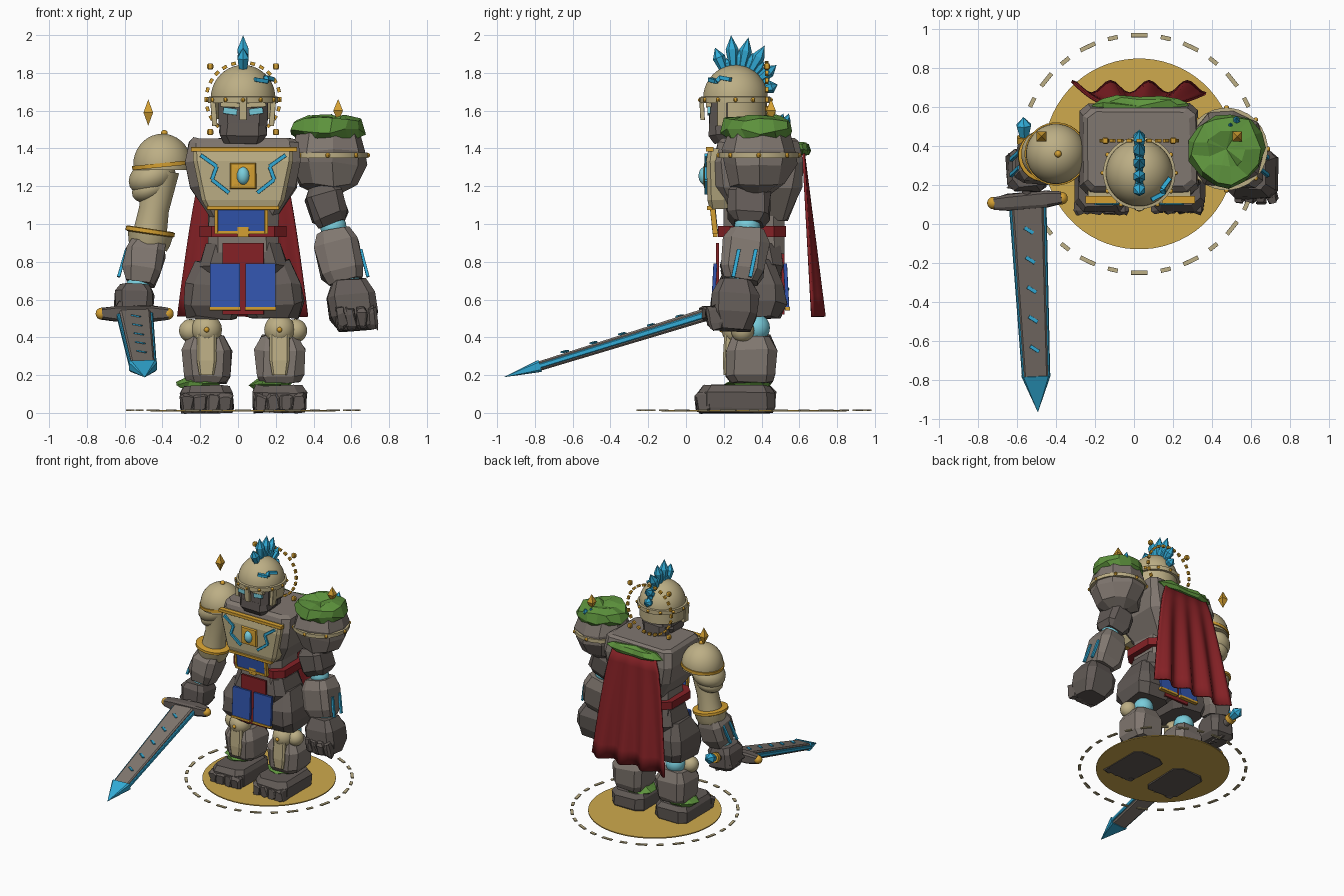
import bpy, bmesh, math, random
from mathutils import Vector

random.seed(4)
if "Cube" in bpy.data.objects:
    bpy.data.objects.remove(bpy.data.objects["Cube"])
CX, CY = 0.027, 0.36


def material(name, code):
    lin = [(int(code[i:i + 2], 16) / 255) ** 2.2 for i in (0, 2, 4)] + [1]
    m = bpy.data.materials.new(name)
    m.use_nodes = True
    m.diffuse_color = lin
    m.node_tree.nodes["Principled BSDF"].inputs["Base Color"].default_value = lin
    return m


STONE = material("grey stone", "7f766f")
DARK = material("dark stone", "625b57")
SAND = material("sand armour", "bbad84")
GOLD = material("gold", "d49f35")
CYAN = material("cyan crystal", "35aad6")
PALE = material("pale cyan glow", "78cbda")
RED = material("red cloth", "84262a")
BLUE = material("blue cloth", "3556ad")
MOSS = material("green moss", "5f9440")
DISC = material("ground gold", "cda84e")


def finish(bm, name, mat, smooth=False):
    bmesh.ops.remove_doubles(bm, verts=bm.verts, dist=1e-5)
    bmesh.ops.recalc_face_normals(bm, faces=bm.faces)
    me = bpy.data.meshes.new(name)
    bm.to_mesh(me)
    bm.free()
    me.materials.append(mat)
    ob = bpy.data.objects.new(name, me)
    bpy.context.collection.objects.link(ob)
    if smooth:
        bpy.ops.object.select_all(action='DESELECT')
        ob.select_set(True)
        bpy.context.view_layer.objects.active = ob
        bpy.ops.object.shade_smooth_by_angle(angle=math.radians(40))
    return ob


def skin(name, mat, rings, smooth=False):
    """Closed surface through rings of points."""
    bm = bmesh.new()
    loops = [[bm.verts.new(p) for p in r] for r in rings]
    n = len(loops[0])
    for a, b in zip(loops, loops[1:]):
        for i in range(n):
            j = (i + 1) % n
            bm.faces.new((a[i], a[j], b[j], b[i]))
    bm.faces.new(loops[0][::-1])
    bm.faces.new(loops[-1])
    return finish(bm, name, mat, smooth)


def wobble(j):
    return Vector([random.uniform(-j, j) for _ in range(3)])


ROCK = ((0, .72), (.22, 1), (.78, 1), (1, .76))
BAR = ((0, 1), (1, 1))


def chunk(name, mat, p0, p1, hx, hy, prof=ROCK, jit=.008, cut=.35):
    """Chamfered rectangular section swept from p0 to p1."""
    p0, p1 = Vector(p0), Vector(p1)
    z = (p1 - p0).normalized()
    ref = Vector((0, 1, 0)) if abs(z.x) > .8 else Vector((1, 0, 0))
    x = (ref - z * ref.dot(z)).normalized()
    y = z.cross(x)
    rings = []
    for t, sx, *rest in prof:
        a, b = hx * sx, hy * (rest[0] if rest else sx)
        c = cut * min(a, b)
        flat = [(a, b - c), (a - c, b), (c - a, b), (-a, b - c),
                (-a, c - b), (c - a, -b), (a - c, -b), (a, c - b)]
        rings.append([p0.lerp(p1, t) + x * u + y * v + wobble(jit) for u, v in flat])
    return skin(name, mat, rings)


def bar(name, mat, p0, p1, hx, hy=None):
    return chunk(name, mat, p0, p1, hx, hy or hx, BAR, 0, .1)


def lathe(name, mat, c, prof, n=28, axis=(0, 0, 1), scale=(1, 1), jit=0, smooth=True):
    """Profile of (radius, height) turned about an axis through c."""
    q = Vector(axis).to_track_quat('Z', 'Y')
    rings = []
    for r, h in prof:
        ring = []
        for i in range(n):
            a = math.tau * (i + .5) / n
            p = Vector((r * scale[0] * math.cos(a), r * scale[1] * math.sin(a), h))
            ring.append(Vector(c) + q @ p + (wobble(jit) if r else Vector()))
        rings.append(ring)
    return skin(name, mat, rings, smooth)


def ball(name, mat, c, r, squash=1, start=-90, n=24, axis=(0, 0, 1)):
    angles = [math.radians(start + (90 - start) * k / 10) for k in range(11)]
    prof = [(r * max(0, math.cos(a)) if abs(a) < 1.57 else 0, r * squash * math.sin(a)) for a in angles]
    return lathe(name, mat, c, prof, n, axis)


def shard(name, mat, base, tip, r, n=6):
    d = Vector(tip) - Vector(base)
    h = d.length
    return lathe(name, mat, base, [(r * .6, 0), (r, h * .6), (0, h)], n, d, smooth=False)


# Ground disc and dashed ring
lathe("ground_disc", DISC, (CX, CY, 0), [(.49, .008), (.49, .016)], 64, smooth=False)
for i in range(28):
    a = math.tau * i / 28
    mid = Vector((CX + .61 * math.cos(a), CY + .61 * math.sin(a), .014))
    t = Vector((-math.sin(a), math.cos(a), 0)) * (.042 if i % 2 else .026)
    bar("ground_dash", SAND, mid - t, mid + t, .011, .004)

# Legs
for s in (-1, 1):
    x = CX + s * .193
    chunk("foot", DARK, (x, .27, 0), (x, .27, .145), .142, .205, ((0, .93), (.2, 1), (.75, 1), (1, .86)), .006)
    for k in range(4):
        tx = x + (k - 1.5) * .068
        chunk("toe", DARK, (tx, .13, .058), (tx, .055, .05), .036, .05)
    lathe("ankle_moss", MOSS, (x - .04, .33, .13), [(.1, 0), (.12, .025), (.07, .05)], 9, jit=.012, smooth=False)
    chunk("shin", STONE, (x, .345, .16), (x, .345, .41), .13, .135, ((0, .8), (.15, .95), (.7, 1), (1, .75)))
    chunk("shin_guard", SAND, (x, .225, .2), (x, .24, .45), .052, .035, ((0, .75), (.3, 1), (1, 1)), 0)
    ball("knee_joint", PALE, (x, .37, .45), .075)
    ball("knee_cap", SAND, (x, .27, .44), .082)
    ball("knee_side", SAND, (x + s * .085, .3, .435), .062)
    ball("knee_stud", GOLD, (x, .19, .44), .014)
    chunk("thigh", DARK, (x - s * .03, .345, .5), (x - s * .045, .345, .8), .165, .185,
          ((0, .78), (.25, 1), (.6, .97), (1, .6)), .012)

# Pelvis, waist, belt
chunk("pelvis", DARK, (CX, .35, .7), (CX, .35, .9), .23, .17, ((0, .85), (.4, 1), (1, .85)))
chunk("waist", STONE, (CX, .36, .84), (CX, .36, 1.1), .185, .16, BAR)
chunk("belt", RED, (CX, .35, .93), (CX, .35, .99), .23, .18, BAR, 0)
bar("buckle", GOLD, (CX, .155, .93), (CX, .155, .985), .03, .012)

# Cloth panels with gold hems
bar("belly_cloth", BLUE, (CX - .01, .158, .955), (CX - .01, .145, 1.08), .13, .012)
bar("belly_hem", GOLD, (CX - .15, .155, .955), (CX + .13, .155, .955), .014, .009)
for s in (-1, 1):
    bar("belly_post", GOLD, (CX - .01 + s * .133, .155, .95), (CX - .01 + s * .133, .14, 1.09), .009, .014)
for y, lean in ((.155, -.012), (.525, .012)):
    bar("loin_lining", RED, (CX, y - lean, .52), (CX, y - lean, .9), .11, .008)
    for s in (-1, 1):
        x = CX - .002 + s * .094
        bar("loin_cloth", BLUE, (x, y + lean, .555), (x, y, .79), .08, .01)
        bar("loin_hem", GOLD, (x - .082, y + lean, .552), (x + .082, y + lean, .552), .014, .009)

# Torso and breastplate
chunk("torso", STONE, (CX, .385, 1.02), (CX, .385, 1.455), .305, .24,
      ((0, .55, .62), (.4, .93, .95), (.7, 1, 1), (.95, .95, .88), (1, .86, .78)), .008, .2)
chunk("breastplate", SAND, (CX, .185, 1.08), (CX, .175, 1.4), .275, .07,
      ((0, .7, .85), (.15, .8, 1), (.8, .96, 1), (1, .96, .8)), 0, .3)
bar("chest_trim_top", GOLD, (CX - .275, .125, 1.395), (CX + .285, .125, 1.395), .02, .012)
bar("chest_trim_low", GOLD, (CX - .19, .13, 1.085), (CX + .19, .13, 1.085), .02, .01)
lathe("gem_frame", GOLD, (CX, .115, 1.255), [(.102, 0), (.09, .02), (.06, .022)], 4, (0, -1, 0),
      smooth=False).rotation_euler = (0, 0, 0)
ball("chest_gem", PALE, (CX, .1, 1.255), .034, 1.4)
rune = ((-.225, 1.365), (-.14, 1.305), (-.165, 1.235), (-.075, 1.165))
for s in (-1, 1):
    for a, b in zip(rune, rune[1:]):
        bar("chest_rune", CYAN, (CX + s * a[0], .108, a[1]), (CX + s * b[0], .108, b[1]), .01)

# Cape: waved sheet flaring toward the hem
bm = bmesh.new()
cols, rows = 28, 8
grid = []
for r in range(rows + 1):
    v = r / rows
    grid.append([bm.verts.new((CX + (u / cols * 2 - 1) * (.19 + .155 * v ** .7),
                               .628 + .08 * v + .032 * v * math.cos(u / cols * math.tau * 3.5),
                               1.39 - .88 * v)) for u in range(cols + 1)])
for a, b in zip(grid, grid[1:]):
    for u in range(cols):
        bm.faces.new((a[u], a[u + 1], b[u + 1], b[u]))
cape = finish(bm, "cape", RED, True)
cape.modifiers.new("thickness", 'SOLIDIFY').thickness = .014
lathe("collar_moss", MOSS, (CX, .605, 1.36), [(.2, 0), (.25, .03), (.2, .065), (0, .075)], 14,
      scale=(1, .22), jit=.01, smooth=False)

# Head and helmet
chunk("neck", DARK, (CX, .3, 1.4), (CX, .3, 1.56), .1, .1)
chunk("jaw", DARK, (CX, .235, 1.435), (CX, .225, 1.545), .125, .11, ((0, .8), (.4, 1), (1, .95)), .004)
chunk("face", DARK, (CX, .25, 1.52), (CX, .25, 1.67), .13, .125, BAR, .003)
H = Vector((CX, .262, 1.665))
ball("helmet_dome", SAND, H, .172, 1.03, 0, 36)
lathe("helmet_brim", SAND, H, [(.165, -.025), (.186, -.025), (.186, .008), (.165, .012)], 36)
guard = []
for k in range(13):
    a = math.radians(-15 + 210 * k / 12)
    guard.append([H + Vector((r * math.cos(a), r * math.sin(a), z)) for r, z in
                  ((.15, -.11), (.168, -.11), (.168, 0), (.15, 0))])
skin("helmet_neck_guard", SAND, guard, True)
bar("nose_guard", SAND, (CX, .088, 1.55), (CX, .082, 1.67), .02, .012)
for s in (-1, 1):
    bar("cheek_guard", SAND, (CX + s * .15, .19, 1.52), (CX + s * .16, .19, 1.65), .014, .025)
    bar("eye", PALE, (CX + s * .032, .122, 1.592), (CX + s * .105, .122, 1.602), .008, .017)
    bar("brow", SAND, (CX + s * .02, .12, 1.628), (CX + s * .12, .12, 1.632), .014, .012)
for k in range(12):
    a = math.tau * k / 12
    ball("brim_stud", GOLD, H + Vector((.187 * math.cos(a), .187 * math.sin(a), -.008)), .012, n=8)
zig = ((.185, .235, 1.765), (.145, .18, 1.775), (.155, .16, 1.755), (.09, .125, 1.765))
for a, b in zip(zig, zig[1:]):
    bar("helmet_rune", CYAN, a, b, .011)

# Crystal crest fanning over the helmet, with side shards
for deg, reach in ((112, .29), (94, .335), (78, .33), (61, .32), (39, .28), (18, .235)):
    d = Vector((0, math.cos(math.radians(deg)), math.sin(math.radians(deg))))
    shard("crest_crystal", CYAN, H + d * .15, H + d * reach, .034)
    e = Vector((0, math.cos(math.radians(deg - 9)), math.sin(math.radians(deg - 9))))
    shard("crest_shard", CYAN, H + e * .15, H + e * (reach - .07), .022)

# Halo behind the head
for k in range(24):
    a = math.tau * k / 24
    p = Vector((CX + .195 * math.cos(a), .428, 1.66 + .195 * math.sin(a)))
    t = Vector((-math.sin(a), 0, math.cos(a))) * .013
    bar("halo_dash", GOLD, p - t, p + t, .009)
for sx in (-1, 1):
    for sz in (-1, 1):
        chunk("halo_cube", GOLD, (CX + sx * .174, .428, 1.66 + sz * .174 - .016),
              (CX + sx * .174, .428, 1.66 + sz * .174 + .016), .016, .016, jit=0)

# Floating gold spikes
for x, z, h in ((-.475, 1.59, .07), (.53, 1.6, .062)):
    lathe("floating_spike", GOLD, (x, .45, z), [(0, -h), (.036, 0), (0, h)], 4, smooth=False)

# Armoured right arm
P = Vector((-.4, CY, 1.315))
ball("pauldron", SAND, P, .155, 1.05, -10, 32)
lathe("pauldron_rim", GOLD, P, [(.15, -.014), (.162, -.014), (.162, .008), (.15, .008)], 32, (-.1, 0, 1))
ball("pauldron_stud", GOLD, P + Vector((.01, 0, .165)), .018)
ball("shoulder_plate", SAND, (-.455, CY, 1.25), .13, .72, axis=(-.45, 0, 1))
ball("shoulder_plate_low", SAND, (-.46, CY, 1.19), .108, .65, axis=(-.45, 0, 1))
lathe("upper_sleeve", SAND, (-.47, .355, .93), [(.092, 0), (.08, .15), (.1, .36)], 24, (.17, 0, 1))
lathe("elbow_cuff", SAND, (-.475, .35, .87), [(.1, 0), (.112, .03), (.125, .1), (.09, .105)], 24, (.15, 0, 1))
lathe("cuff_band", GOLD, (-.467, .35, .945), [(.12, 0), (.132, .006), (.132, .026), (.12, .03)], 24, (.15, 0, 1))
chunk("right_forearm", STONE, (-.52, .3, .685), (-.48, .34, .9), .105, .11, ((0, .75), (.3, .95), (.8, 1), (1, .85)))
ball("right_wrist", PALE, (-.53, .29, .675), .062)
chunk("right_hand", DARK, (-.555, .27, .485), (-.545, .28, .68), .1, .11)
for k in range(4):
    chunk("right_finger", DARK, (-.64, .2 + k * .048, .57), (-.5, .2 + k * .048, .5), .023, .035)
for y in (.27, .35):
    bar("right_arm_rune", CYAN, (-.632, y - .02, .72), (-.59, y + .02, .865), .008, .01)

# Sword
G, E = Vector((-.547, .12, .525)), Vector((-.503, -.775, .248))
D = (E - G).normalized()
chunk("sword_blade", STONE, G, E, .083, .034, ((0, 1), (1, .74)), 0, .3)
chunk("sword_edge", CYAN, G, E, .097, .017, ((0, 1), (1, .75)), 0)
chunk("sword_tip", CYAN, E, E + D * .2, .075, .032, ((0, 1), (1, .01)), 0)
chunk("sword_guard", DARK, G + Vector((-.175, -.015, 0)), G + Vector((.175, .015, 0)), .042, .042, jit=.003)
for s in (-1, 1):
    ball("guard_knob", GOLD, G + Vector((s * .175, s * .012, 0)), .032)
up = Vector((0, -.29, .957))
for k in range(5):
    m = G.lerp(E, .16 + k * .17) + up * .034
    side = Vector((.022, -.014, -.004))
    bar("blade_rune", CYAN, m - side, m + side, .009, .004)
lathe("sword_grip", DARK, G, [(.028, 0), (.028, .33)], 10, -D)
lathe("pommel_ring", GOLD, G - D * .31, [(.04, 0), (.04, .035)], 12, -D)
shard("pommel_crystal", CYAN, G - D * .34, G - D * .45, .042)

# Stone left arm with mossy shoulder
S = Vector((.475, .385, 0))
lathe("left_shoulder", STONE, S, [(.07, 1.16), (.15, 1.21), (.2, 1.32), (.2, 1.39), (.17, 1.49)], 9, jit=.012, smooth=False)
lathe("shoulder_band", SAND, S, [(.19, 1.35), (.212, 1.35), (.212, 1.378), (.19, 1.378)], 28)
for k in range(8):
    a = math.tau * k / 8
    ball("band_stud", GOLD, S + Vector((.212 * math.cos(a), .212 * math.sin(a), 1.364)), .013, n=8)
lathe("shoulder_moss", MOSS, S, [(.17, 1.455), (.192, 1.49), (.175, 1.55), (.1, 1.565), (0, 1.55)], 13, jit=.016, smooth=False)
for dx, dy in ((.02, .1), (.05, .13)):
    shard("shoulder_crystal", CYAN, S + Vector((dx, dy, 1.5)), S + Vector((dx, dy + .03, 1.585)), .022)
chunk("left_upper_arm", DARK, (.5, .33, 1.0), (.44, .34, 1.2), .098, .11)
ball("left_elbow", PALE, (.505, .325, .985), .07)
chunk("left_forearm", STONE, (.57, .29, .695), (.505, .325, .965), .115, .12, ((0, .75), (.2, .98), (.75, 1), (1, .75)))
ball("left_wrist", PALE, (.58, .28, .69), .07)
chunk("left_hand", DARK, (.625, .25, .44), (.59, .265, .7), .13, .125, ((0, .72), (.3, 1), (.7, 1), (1, .7)))
for k in range(4):
    x = .54 + k * .055
    chunk("left_finger", DARK, (x + .01, .16, .445), (x, .135, .56), .026, .035)
for y in (.265, .355):
    bar("left_arm_rune", CYAN, (.688, y - .015, .72), (.65, y + .015, .865), .008, .01)
